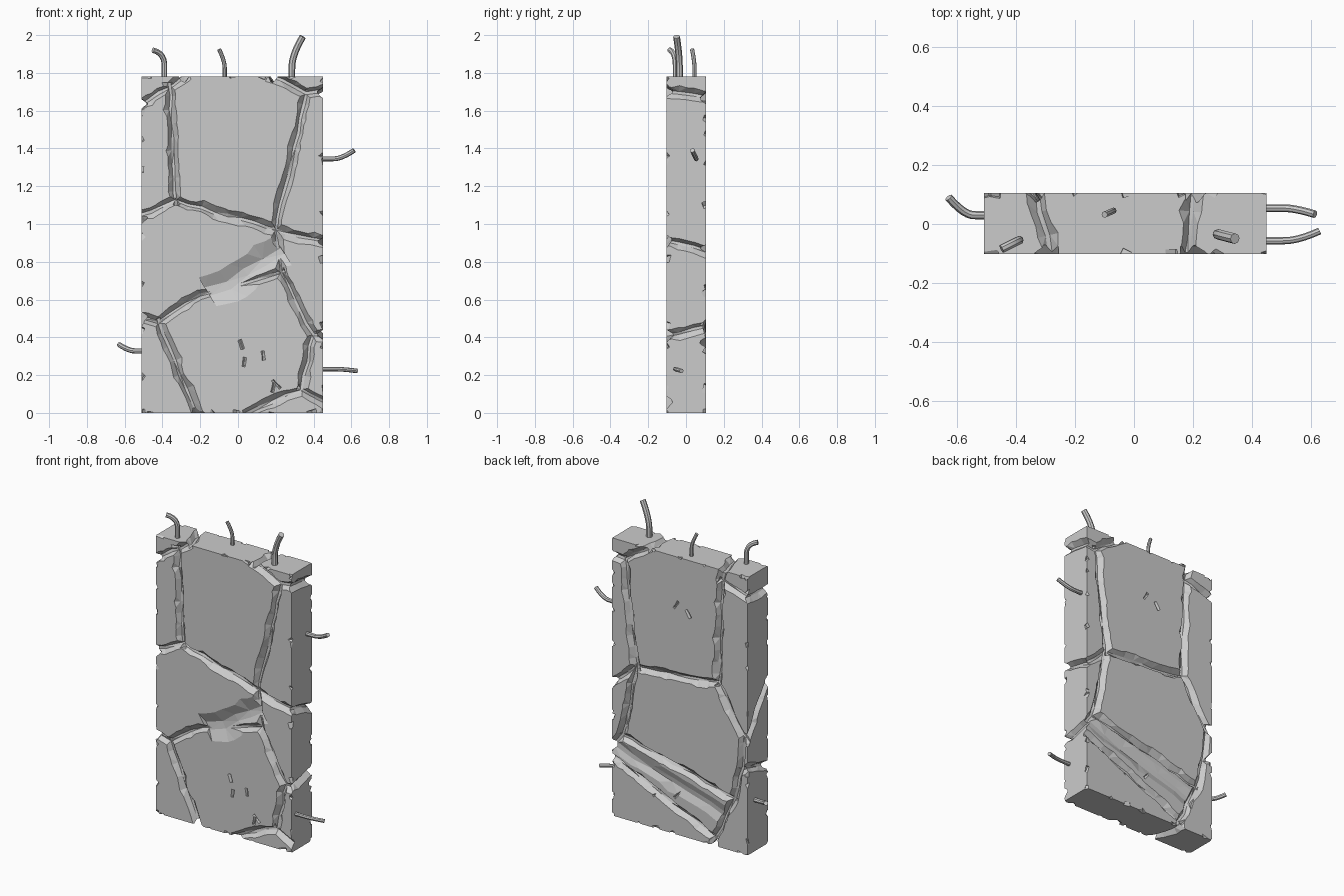
import bpy, bmesh, random
from mathutils import Vector as V, Matrix, Euler

if "Cube" in bpy.data.objects:
    bpy.data.objects.remove(bpy.data.objects["Cube"])

random.seed(11)
X0, X1, Y0, Y1, Z1 = -0.51, 0.45, -0.102, 0.105, 1.78
AXIS = {"front": V((0, -1, 0)), "back": V((0, 1, 0)), "left": V((-1, 0, 0)),
        "right": V((1, 0, 0)), "top": V((0, 0, 1)), "bottom": V((0, 0, -1))}


def volume(me):
    bm = bmesh.new()
    bm.from_mesh(me)
    v = bm.calc_volume()
    bm.free()
    return v


def new_object(name, bm):
    bmesh.ops.recalc_face_normals(bm, faces=bm.faces)
    me = bpy.data.meshes.new(name)
    bm.to_mesh(me)
    bm.free()
    ob = bpy.data.objects.new(name, me)
    bpy.context.collection.objects.link(ob)
    return ob


# Concrete slab block
bm = bmesh.new()
bmesh.ops.create_cube(bm, size=1)
bm.transform(Matrix.Translation(((X0 + X1) / 2, (Y0 + Y1) / 2, Z1 / 2))
             @ Matrix.Diagonal((X1 - X0, Y1 - Y0, Z1, 1)))
slab = new_object("concrete_slab", bm)
state = {"vol": volume(slab.data), "retries": 8}


def carve(bm, retry=False):
    """Subtract a cutter with the fast solver; keep the old mesh if the cut fails."""
    bmesh.ops.triangulate(bm, faces=bm.faces)
    cutter = new_object("cutter", bm)
    cutter.hide_render = True
    m = slab.modifiers.new("cut", 'BOOLEAN')
    m.operation, m.object = 'DIFFERENCE', cutter
    for solver in ('MANIFOLD', 'EXACT'):
        if solver == 'EXACT':
            if not retry or state["retries"] < 1:
                break
            state["retries"] -= 1
        m.solver = solver
        dg = bpy.context.evaluated_depsgraph_get()
        me = bpy.data.meshes.new_from_object(slab.evaluated_get(dg))
        vol = volume(me)
        if state["vol"] * .95 < vol < state["vol"] - 1e-8:
            old = slab.data
            slab.data, state["vol"] = me, vol
            bpy.data.meshes.remove(old)
            break
        bpy.data.meshes.remove(me)
    slab.modifiers.clear()
    old = cutter.data
    bpy.data.objects.remove(cutter)
    bpy.data.meshes.remove(old)


def groove(n, P, hw=.028, depth=.032, step=.075, ext=.02):
    """Rough V-shaped crack along points P on the side with outward normal n."""
    P = [p.copy() for p in P]
    P[0] += (P[0] - P[1]).normalized() * ext
    P[-1] += (P[-1] - P[-2]).normalized() * ext
    path = [P[0]]
    for a, b in zip(P, P[1:]):
        k = max(1, round((b - a).length / step))
        path += [a.lerp(b, (i + 1) / k) for i in range(k)]
    bm = bmesh.new()
    rings = []
    r = lambda lo=.7, hi=1.35: random.uniform(lo, hi)
    for i, p in enumerate(path):
        t = (path[min(i + 1, len(path) - 1)] - path[max(i - 1, 0)]).normalized()
        s = n.cross(t) * hw
        p = p + s * r(-.25, .25)
        sec = [p + s * 2 * r() + n * depth, p + s * .25 * r() - n * depth * r(.7, 1.1),
               p - s * .25 * r() - n * depth * r(.7, 1.1), p - s * 2 * r() + n * depth]
        rings.append([bm.verts.new(q) for q in sec])
    for a, b in zip(rings, rings[1:]):
        for j in range(4):
            bm.faces.new((a[j], a[(j + 1) % 4], b[(j + 1) % 4], b[j]))
    bm.faces.new(rings[0])
    bm.faces.new(rings[-1])
    carve(bm, retry=True)


# Crack junctions on the two large faces, as (x, z)
FRONT = dict(a=(X0, 1.63), b=(-.36, 1.73), c=(-.28, Z1), d=(-.33, 1.12), e=(X0, 1.05), f=(.2, .97),
             g=(.36, 1.69), h=(.18, Z1), i=(X1, 1.7), j=(X1, .91), k=(X0, .5), l=(-.42, .48),
             m=(.23, .74), n=(.4, .41), o=(X1, .41), p=(-.22, 0), q=(.33, .12), r=(.05, 0),
             s=(X1, .06), t=(-.2, .62))
BACK = dict(A=(X1, 1.67), B=(.37, 1.66), C=(.2, Z1), D=(.29, .99), E=(X1, .86), F=(-.29, 1.04),
            G=(-.47, .76), H=(X0, .73), I=(-.33, Z1), J=(-.32, 1.71), K=(X0, 1.64), L=(.39, .52),
            M=(X1, .45), N=(-.4, .33), O=(X1, .37), P=(-.28, .05), Q=(-.28, 0), R=(-.46, .54),
            S=(X0, .56))
node = {k: V((x, Y0, z)) for k, (x, z) in FRONT.items()}
node.update({k: V((x, Y1, z)) for k, (x, z) in BACK.items()})

# Cracks run junction to junction; pairs then carry them across the narrow sides
CRACKS = {"front": "abc bd edf fg hgi fj kltm fmno lp nqr qs",
          "back": "ABC BD EDFGH IJF JK DLM LN OP GRNPQ RS",
          "left": "aK eH kS", "right": "iA jE oM", "top": "cI hC", "bottom": "pQ"}
for side, runs in CRACKS.items():
    for run in runs.split():
        groove(AXIS[side], [node[c] for c in run])

# Broad broken patches beside the cracks
groove(AXIS["front"], [node["t"].lerp(node["m"], .15), node["f"].lerp(node["m"], .5)],
       hw=.085, depth=.036, step=.12)
groove(AXIS["back"], [node["L"].lerp(node["O"], .5), node["N"].lerp(node["P"], .4)],
       hw=.055, depth=.018, step=.15)

# Small scratches on both faces
for side, y in (("front", Y0), ("back", Y1)):
    for i in range(5):
        a = V((random.uniform(-.15, .22), y, random.choice((.2, .25, .3, 1.5)) + random.uniform(-.1, .1)))
        groove(AXIS[side], [a, a + V((random.uniform(-.03, .03), 0, .03))], hw=.008, depth=.012, ext=.01)


# Chipped edges of the slab
def chip(x, y, z, size=.034):
    bm = bmesh.new()
    bmesh.ops.create_cube(bm, size=1)
    rot = Euler([random.uniform(0, 6.28) for _ in range(3)]).to_matrix().to_4x4()
    S = Matrix.Diagonal([size * random.uniform(.7, 1.5) for _ in range(3)] + [1])
    bm.transform(Matrix.Translation((x, y, z)) @ rot @ S)
    carve(bm)


for y in (Y0 - .008, Y1 + .008):
    for x in (X0 - .008, X1 + .008):
        for i in range(8):
            chip(x, y, (i + random.random()) * Z1 / 8)
    for z in (-.008, Z1 + .008):
        for i in range(5):
            chip(X0 + (i + random.random()) * .19, y, z)
        for x in (X0, X1):
            chip(x, y, z)
for p in slab.data.polygons:
    p.use_smooth = False


# Bent reinforcement bars: leave the slab square to its side, then bend to the tip
def rebar(name, side, radius, base, tip, straight=.6):
    n, base, tip = AXIS[side], V(base), V(tip)
    reach = (tip - base).dot(n)
    pts = [base - n * .06, base + n * .01, base + n * reach * straight, tip]
    cu = bpy.data.curves.new(name, 'CURVE')
    cu.dimensions = '3D'
    cu.bevel_depth, cu.bevel_resolution, cu.use_fill_caps = radius, 2, True
    sp = cu.splines.new('NURBS')
    sp.points.add(len(pts) - 1)
    for q, p in zip(sp.points, pts):
        q.co = (*p, 1)
    sp.order_u, sp.use_endpoint_u, sp.resolution_u = 3, True, 4
    tmp = bpy.data.objects.new(name + "_path", cu)
    bpy.context.collection.objects.link(tmp)
    dg = bpy.context.evaluated_depsgraph_get()
    me = bpy.data.meshes.new_from_object(tmp.evaluated_get(dg))
    bpy.data.objects.remove(tmp)
    ob = bpy.data.objects.new(name, me)
    bpy.context.collection.objects.link(ob)
    bpy.ops.object.select_all(action='DESELECT')
    ob.select_set(True)
    bpy.context.view_layer.objects.active = ob
    bpy.ops.object.shade_smooth_by_angle()


rebar("rebar_top_left", "top", .015, (-.39, -.055, 1.77), (-.45, -.085, 1.92), .9)
rebar("rebar_top_middle", "top", .011, (-.07, .045, 1.77), (-.1, .032, 1.925))
rebar("rebar_top_right", "top", .018, (.285, -.035, 1.75), (.343, -.05, 1.992))
rebar("rebar_right_upper", "right", .013, (.45, .054, 1.345), (.615, .033, 1.39))
rebar("rebar_right_lower", "right", .012, (.45, -.057, .232), (.63, -.024, .222))
rebar("rebar_left", "left", .014, (-.5, .03, .328), (-.63, .09, .362))
